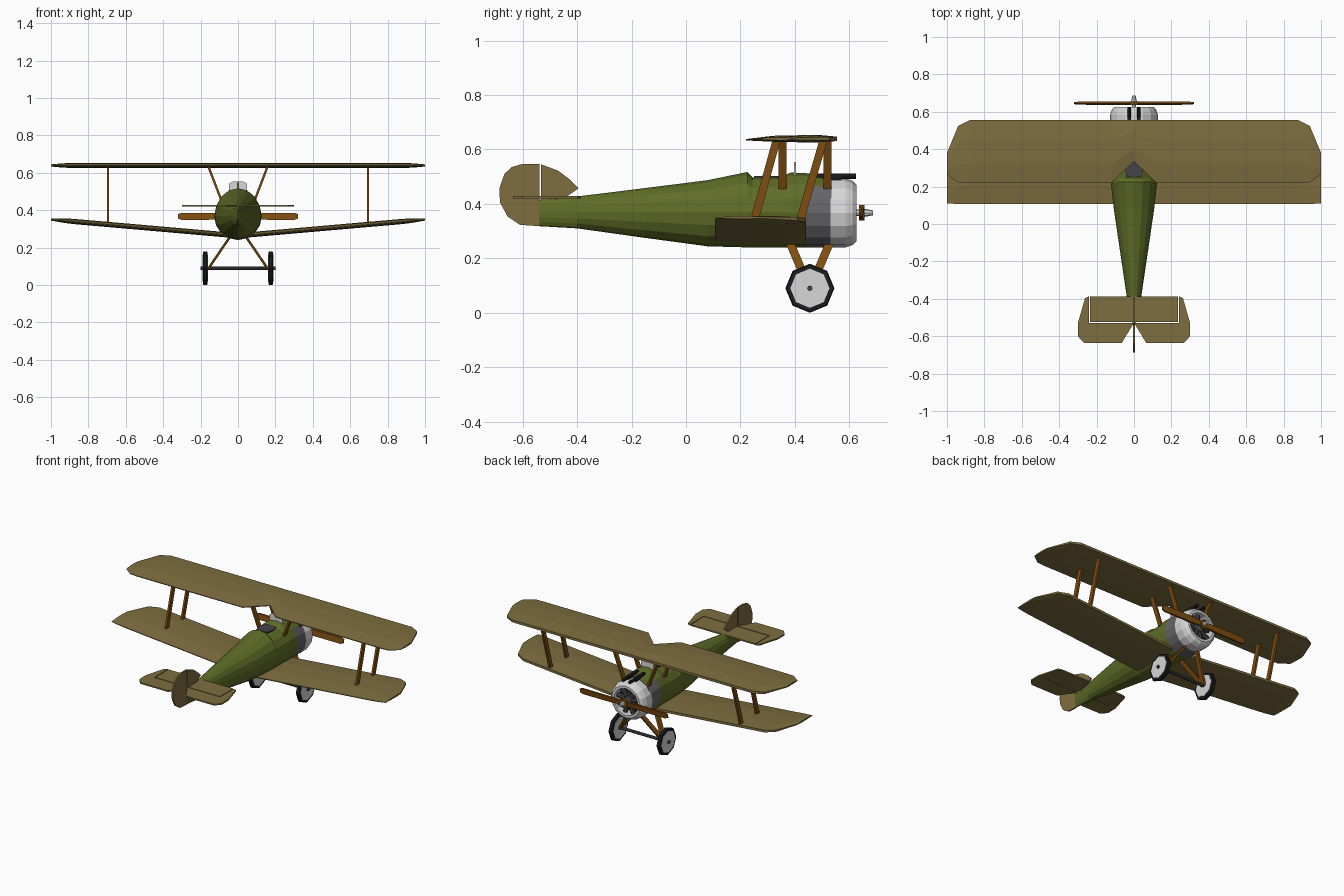
import bpy, bmesh, math
from mathutils import Vector

if "Cube" in bpy.data.objects:
    bpy.data.objects.remove(bpy.data.objects["Cube"])


def mat(name, r, g, b):
    m = bpy.data.materials.new(name)
    m.diffuse_color = (r, g, b, 1)
    m.use_nodes = True
    m.node_tree.nodes["Principled BSDF"].inputs["Base Color"].default_value = m.diffuse_color
    return m


GREEN = mat("olive green", .115, .15, .02)
KHAKI = mat("khaki fabric", .21, .155, .05)
WOOD = mat("brown wood", .21, .075, .006)
SILVER = mat("light metal", .68, .68, .68)
GREY = mat("grey panel", .13, .13, .14)
BLACK = mat("black", .012, .012, .014)
DARK = mat("dark metal", .06, .06, .065)


def obj(name, verts, faces, *mats):
    me = bpy.data.meshes.new(name)
    me.from_pydata([tuple(v) for v in verts], [], faces)
    bm = bmesh.new()
    bm.from_mesh(me)
    bmesh.ops.recalc_face_normals(bm, faces=bm.faces)
    bm.to_mesh(me)
    bm.free()
    for m in mats:
        me.materials.append(m)
    o = bpy.data.objects.new(name, me)
    bpy.context.collection.objects.link(o)
    return o


def loft(name, rings, *mats, caps=True):
    n = len(rings[0])
    faces = []
    for i in range(len(rings) - 1):
        for j in range(n):
            k = (j + 1) % n
            faces.append((i*n + j, i*n + k, (i+1)*n + k, (i+1)*n + j))
    if caps:
        faces.append(tuple(range(n)))
        faces.append(tuple(range((len(rings)-1)*n, len(rings)*n)))
    return obj(name, [v for r in rings for v in r], faces, *mats)


def plate(name, outline, axis, lo, hi, m):
    # extrude a flat outline along x or z
    f = (lambda p, h: (h, p[0], p[1])) if axis == 'x' else (lambda p, h: (p[0], p[1], h))
    return loft(name, [[f(p, h) for p in outline] for h in (lo, hi)], m)


def strut(name, a, b, wy, tx, m=WOOD):
    ring = [(-tx/2, -wy/2), (tx/2, -wy/2), (tx/2, wy/2), (-tx/2, wy/2)]
    return loft(name, [[(p[0]+u, p[1]+v, p[2]) for u, v in ring] for p in (a, b)], m)


def rod(name, a, b, r0, r1, n, m):
    a, b = Vector(a), Vector(b)
    d = (b - a).normalized()
    u = d.orthogonal().normalized()
    w = d.cross(u)
    return loft(name, [[p + r*(math.cos(2*math.pi*i/n)*u + math.sin(2*math.pi*i/n)*w)
                        for i in range(n)] for p, r in ((a, r0), (b, r1))], m)


# fuselage: y, half width, bottom, top, centre height
secs = [(-.54, .006, .318, .415, .37), (-.40, .037, .31, .427, .37),
        (-.15, .074, .275, .458, .37), (.08, .108, .244, .487, .37),
        (.225, .124, .240, .517, .37), (.245, .125, .240, .497, .37),
        (.35, .126, .240, .50, .37), (.385, .126, .240, .515, .367),
        (.44, .126, .240, .513, .367), (.535, .126, .240, .497, .367)]
N = 16
rings = []
for y, w, zb, zt, zc in secs:
    ring = []
    for i in range(N):
        t = 2*math.pi*i/N
        s = math.sin(t)
        ring.append((w*math.cos(t), y, zc + s*((zt - zc) if s > 0 else (zc - zb))))
    rings.append(ring)
body = loft("fuselage", rings, GREEN, GREY)
for p in body.data.polygons:
    if p.center.y > .44 and p.center.z < .452:
        p.material_index = 1

# open engine cowl
CZ = .367
prof = [(.53, .127), (.585, .127), (.612, .118), (.626, .104), (.626, .088), (.56, .088)]
loft("engine_cowl", [[(r*math.cos(2*math.pi*i/N), y, CZ + r*math.sin(2*math.pi*i/N))
                      for i in range(N)] for y, r in prof], SILVER, caps=False)
rod("engine_backplate", (0, .555, CZ), (0, .562, CZ), .1, .1, 16, BLACK)
rod("engine_crankcase", (0, .55, CZ), (0, .615, CZ), .035, .028, 10, GREY)
for i in range(9):
    t = 2*math.pi*i/9 + math.pi/2
    c, s = math.cos(t), math.sin(t)
    rod("engine_cylinder", (.02*c, .59, CZ + .02*s), (.088*c, .59, CZ + .088*s),
        .015, .015, 8, DARK)

# propeller and spinner
rod("propeller_shaft", (0, .60, CZ), (0, .665, CZ), .012, .012, 8, SILVER)
rod("spinner", (0, .655, CZ), (0, .687, CZ), .015, .009, 8, SILVER)
rod("propeller_hub", (0, .636, CZ), (0, .656, CZ), .029, .029, 8, WOOD)
for s in (-1, 1):
    loft("propeller_blade", [[(s*x, .646 - d, CZ - h), (s*x, .646 + d*.3, CZ - h),
                              (s*x, .646 + d, CZ + h), (s*x, .646 - d*.3, CZ + h)]
                             for x, d, h in ((.0, .01, .014), (.1, .01, .018),
                                             (.30, .008, .019), (.32, .005, .012))], WOOD)

# wings: station = x, trailing edge, leading edge, thickness scale
WP = [(0, -.001), (.3, .011), (.7, .014), (1, .008), (1, -.008), (.75, -.014), (.3, -.011), (0, -.006)]


def wing(name, stations, z0, slope):
    st = [(-x, a, b, k) for x, a, b, k in reversed(stations) if x > 0] + stations
    return loft(name, [[(x, a + (b - a)*f, z0 + slope*abs(x) + k*h) for f, h in WP]
                       for x, a, b, k in st], KHAKI)


wing("upper_wing", [(0, .335, .555, 1), (.12, .22, .555, 1), (.88, .22, .555, 1),
                    (.94, .222, .525, .8), (1, .265, .38, .4)], .639, 0)
wing("lower_wing", [(0, .107, .441, 1), (.88, .107, .441, 1),
                    (.94, .107, .41, .8), (1, .11, .27, .4)], .263, .087)

for s in (-1, 1):
    # interplane and cabane struts
    for y0, y1 in ((.247, .332), (.415, .504)):
        strut("wing_strut", (s*.695, y0, .325), (s*.695, y1, .632), .03, .013)
    for y in (.355, .52):
        strut("centre_strut", (s*.09, y, .455), (s*.157, y, .63), .029, .013)
    # landing gear legs and wheels
    for y in (.385, .525):
        strut("landing_gear_leg", (s*.048, y, .25), (s*.16, .455, .085), .033, .016)
    wx = s*.175

    def wheel_ring(x, r):
        return [(x, .455 + r*math.cos(math.pi*i/4), .09 + r*math.sin(math.pi*i/4)) for i in range(8)]
    loft("wheel_tyre", [wheel_ring(wx + dx, r) for dx, r in
                        ((-.012, .072), (-.012, .086), (-.007, .09), (.007, .09),
                         (.012, .086), (.012, .072))], BLACK)
    loft("wheel_disc", [wheel_ring(wx + dx, .072) for dx in (-.014, .014)], SILVER)
    # guns on the nose
    strut("gun_body", (s*.025, .52, .488), (s*.025, .52, .512), .10, .02, BLACK)
    rod("gun_barrel", (s*.025, .56, .502), (s*.025, .625, .502), .01, .01, 8, BLACK)
    # elevators with horn balances
    plate("elevator", [(s*x, y) for x, y in
          ((.241, -.387), (.262, -.397), (.3, -.53), (.3, -.60), (.268, -.635),
           (.065, -.635), (.004, -.535), (.004, -.53), (.241, -.53))],
          'z', .419, .428, KHAKI)
rod("axle", (-.2, .455, .09), (.2, .455, .09), .01, .01, 8, DARK)

# tailplane, fin and rudder
plate("tailplane", [(-.236, -.387), (.236, -.387), (.236, -.524), (-.236, -.524)],
      'z', .419, .428, KHAKI)
plate("fin", [(-.532, .41), (-.532, .545), (-.47, .522), (-.43, .492), (-.395, .457), (-.44, .425), (-.44, .41)],
      'x', -.005, .005, KHAKI)
plate("rudder", [(-.539, .318), (-.61, .323), (-.655, .353), (-.683, .405), (-.686, .455), (-.667, .51),
                 (-.64, .535), (-.60, .547), (-.539, .547)], 'x', -.005, .005, KHAKI)

# cockpit opening and windscreen
loft("cockpit_opening", [[(x, y, z) for x, y in ((-.04, .25), (.04, .25), (.05, .30), (.035, .345),
                         (-.035, .345), (-.05, .30))] for z in (.496, .503)], DARK)
loft("windscreen", [[(x, y, z) for x, z in ((-.047, .50), (.047, .50), (.047, .542), (.028, .553),
                    (-.028, .553), (-.047, .542))] for y in (.397, .404)], SILVER)
